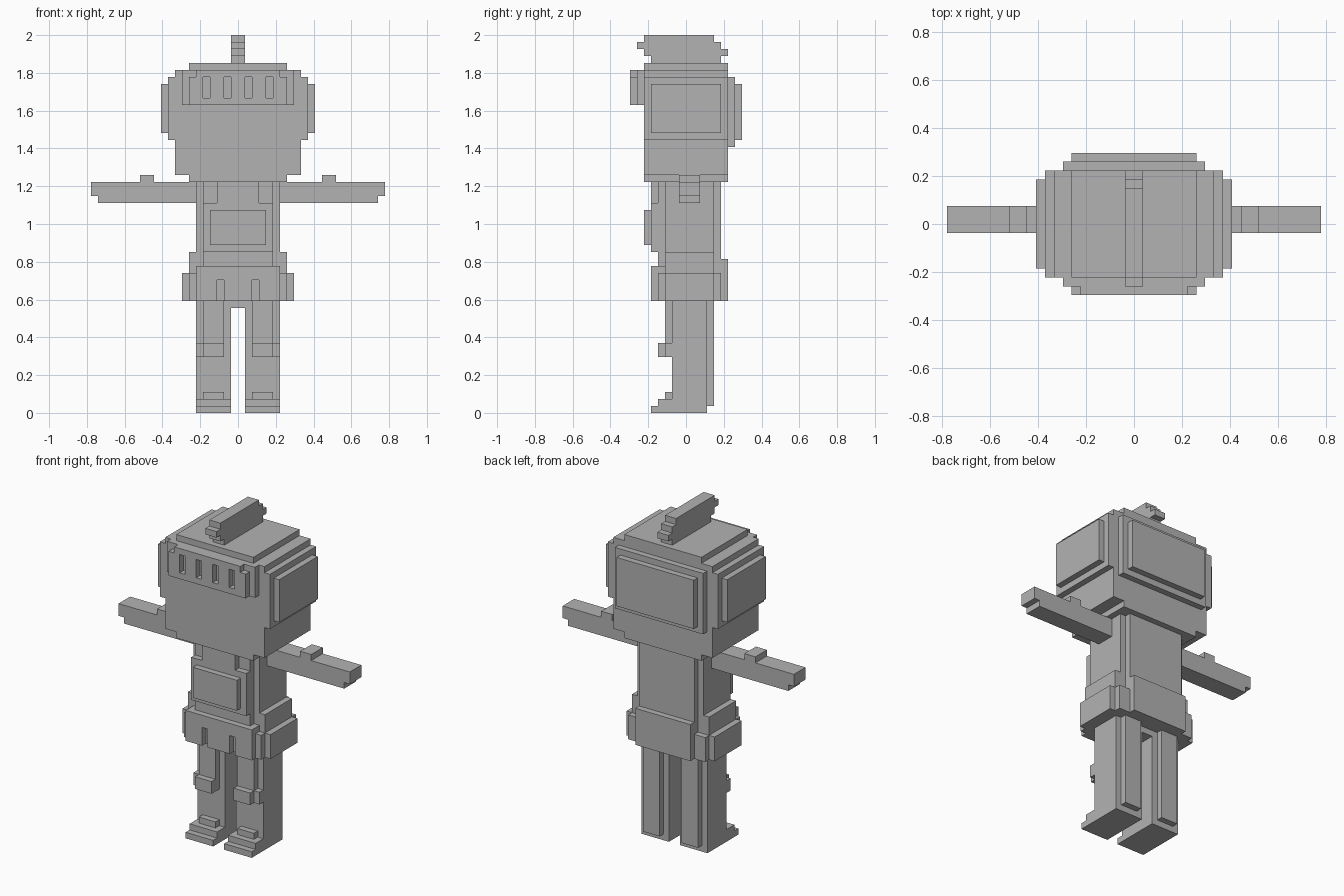
import bpy, bmesh
from mathutils import Matrix, Vector

if "Cube" in bpy.data.objects:
    bpy.data.objects.remove(bpy.data.objects["Cube"])

V = 1 / 27  # one voxel; the figure is 54 voxels tall

grey = bpy.data.materials.new("plain grey")
grey.diffuse_color = (0.45, 0.45, 0.45, 1)
grey.use_nodes = True
grey.node_tree.nodes["Principled BSDF"].inputs["Base Color"].default_value = grey.diffuse_color


def part(name, boxes, mirror=False):
    """One object from voxel boxes (x0, x1, y0, y1, z0, z1)."""
    bm = bmesh.new()
    for x0, x1, y0, y1, z0, z1 in boxes:
        sides = [(x0, x1)]
        if mirror:
            sides.append((-x1, -x0))
        for a, b in sides:
            centre = Vector((a + b, y0 + y1, z0 + z1)) * (V / 2)
            size = Vector((b - a, y1 - y0, z1 - z0)) * V
            bmesh.ops.create_cube(bm, size=1, matrix=Matrix.LocRotScale(centre, None, size))
    me = bpy.data.meshes.new(name)
    bm.to_mesh(me)
    bm.free()
    me.materials.append(grey)
    ob = bpy.data.objects.new(name, me)
    bpy.context.collection.objects.link(ob)
    return ob


# Legs with front and back plates
part("legs", [(1, 6, -2, 3, 0, 16)], True)
part("leg_back_plates", [(2, 5, 3, 4, 1, 16)], True)
part("thigh_plates", [(2, 5, -3, -2, 10, 16)], True)
part("knee_pads", [(2, 5, -4, -2, 8, 10), (5, 6, -3, -2, 8, 10)], True)
part("boots", [(1, 6, -5, -2, 0, 1), (1, 6, -4, -2, 1, 2), (2, 5, -3, -2, 2, 3)], True)
part("crotch", [(-1, 1, -2, 3, 15, 16)])

# Hips, with two slots in the front plate
part("hips", [(-7, 7, -3, 4, 16, 23), (-7, 7, -4, 5, 16, 20), (-6, 6, -4, -3, 16, 21)])
part("hip_side_pads", [(7, 8, -3, 4, 16, 20)], True)
part("hip_front_plate", [(-6, 6, -5, -4, 19, 21), (-2, 2, -5, -4, 16, 19),
                         (-6, -3, -5, -4, 16, 19), (3, 6, -5, -4, 16, 19)])
part("hip_back_plate", [(-5, 5, 4, 6, 16, 22)])

# Torso, chest plate with recessed shoulder corners
part("torso", [(-6, 6, -3, 4, 22, 33), (-5, 5, -4, 5, 21, 33)])
part("chest_plate", [(-5, 5, -5, -4, 23, 30), (-3, 3, -5, -4, 30, 33)])
part("chest_panel", [(-4, 4, -6, -5, 24, 29)])

# Outstretched arms
part("arms", [(6, 21, -1, 2, 31, 33), (6, 20, -1, 2, 30, 31)], True)
part("elbow_bumps", [(12, 14, -1, 2, 33, 34)], True)

# Helmet
part("neck", [(-7, 7, -6, 6, 33, 34)])
part("head", [(-9, 9, -6, 6, 34, 49)])
part("head_cap", [(-7, 7, -6, 6, 49, 50)])
part("helmet_sides", [(9, 10, -6, 6, 39, 48)], True)
part("ear_panels", [(10, 11, -5, 5, 40, 47)], True)
part("helmet_back", [(-8, 8, 6, 7, 38, 48), (-7, 7, 7, 8, 39, 47)])

# Visor: backing, rails, and bars between four slots
bars = [(-6, -5), (-4, -2), (-1, 1), (2, 4), (5, 6)]
part("visor_back", [(-8, 8, -7, -6, 44, 49)])
part("visor_front", [(-6, 6, -8, -7, 44, 45), (-6, 6, -8, -7, 48, 49),
                     (-7, -6, -8, -7, 44, 48), (6, 7, -8, -7, 44, 48)]
     + [(a, b, -8, -7, 45, 48) for a, b in bars])

# Stepped crest on top
rows = [(-5, 5), (-6, 6), (-7, 5), (-6, 4)]
part("crest", [(-1, 1, a, b, 50 + i, 51 + i) for i, (a, b) in enumerate(rows)])
